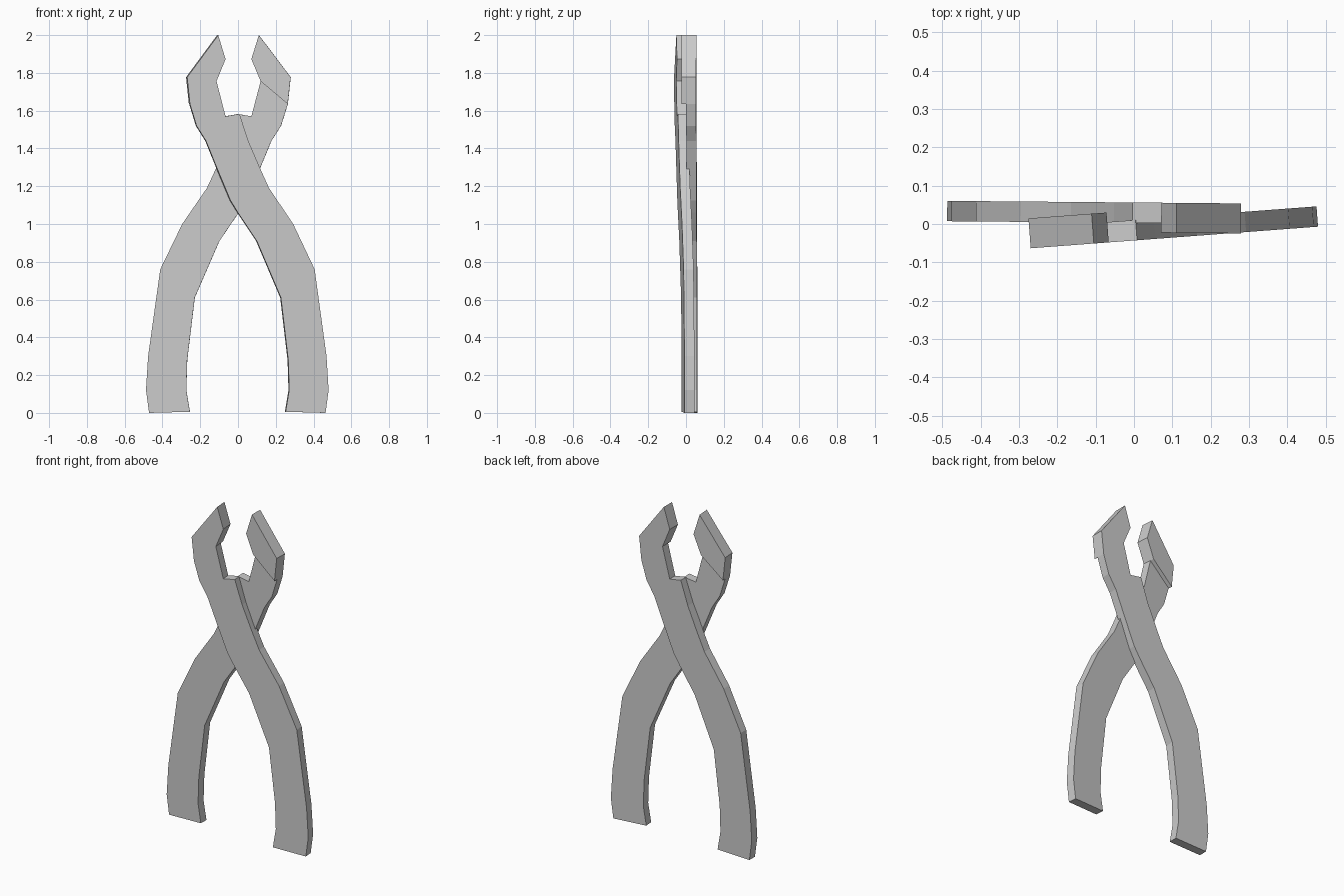
import bpy, bmesh
from math import radians

if "Cube" in bpy.data.objects:
    bpy.data.objects.remove(bpy.data.objects["Cube"])

# Outline of one lever (x, z). The jaw and the shank share the slanted step edge.
JAW = [(-0.114, 1.756), (-0.066, 1.873), (-0.105, 2.0), (-0.270, 1.777), (-0.255, 1.635)]
SHANK = [(-0.22, 1.52), (-0.17, 1.44), (-0.105, 1.28), (-0.04, 1.125), (0.0, 1.06),
         (0.10, 0.91), (0.228, 0.61), (0.267, 0.28), (0.272, 0.12), (0.253, 0.006),
         (0.465, 0.0), (0.481, 0.12), (0.470, 0.30), (0.407, 0.76), (0.293, 1.0),
         (0.165, 1.19), (0.115, 1.30), (0.055, 1.44), (0.008, 1.583), (-0.066, 1.57)]
THICK, JAW_EXTRA = 0.053, 0.025


def push(bm, faces, dist):
    """Extrude faces along +y and return the new faces."""
    geom = bmesh.ops.extrude_face_region(bm, geom=faces)["geom"]
    verts = [g for g in geom if isinstance(g, bmesh.types.BMVert)]
    bmesh.ops.translate(bm, verts=verts, vec=(0, dist, 0))
    return [g for g in geom if isinstance(g, bmesh.types.BMFace)]


def lever(name, location, turn, scale):
    bm = bmesh.new()
    jaw = [bm.verts.new((x * scale, 0, z)) for x, z in JAW]
    shank = [bm.verts.new((x * scale, 0, z)) for x, z in SHANK]
    faces = [bm.faces.new(jaw), bm.faces.new([jaw[0], jaw[-1]] + shank)]
    # flat bar, then the jaw thickened towards the other lever
    caps = push(bm, faces, THICK)
    jaw_cap = min(caps, key=lambda f: len(f.verts))
    push(bm, [jaw_cap], JAW_EXTRA)
    bmesh.ops.recalc_face_normals(bm, faces=bm.faces)
    mesh = bpy.data.meshes.new(name)
    bm.to_mesh(mesh)
    bm.free()
    obj = bpy.data.objects.new(name, mesh)
    obj.location = location
    obj.rotation_euler.z = radians(turn)
    bpy.context.collection.objects.link(obj)
    return obj


# Two crossing levers, the back one turned half way round
lever("front_lever", (0.0, -0.043, 0), 4.3, 1.0)
lever("back_lever", (0.004, 0.056, 0), 179.5, 1.02)
